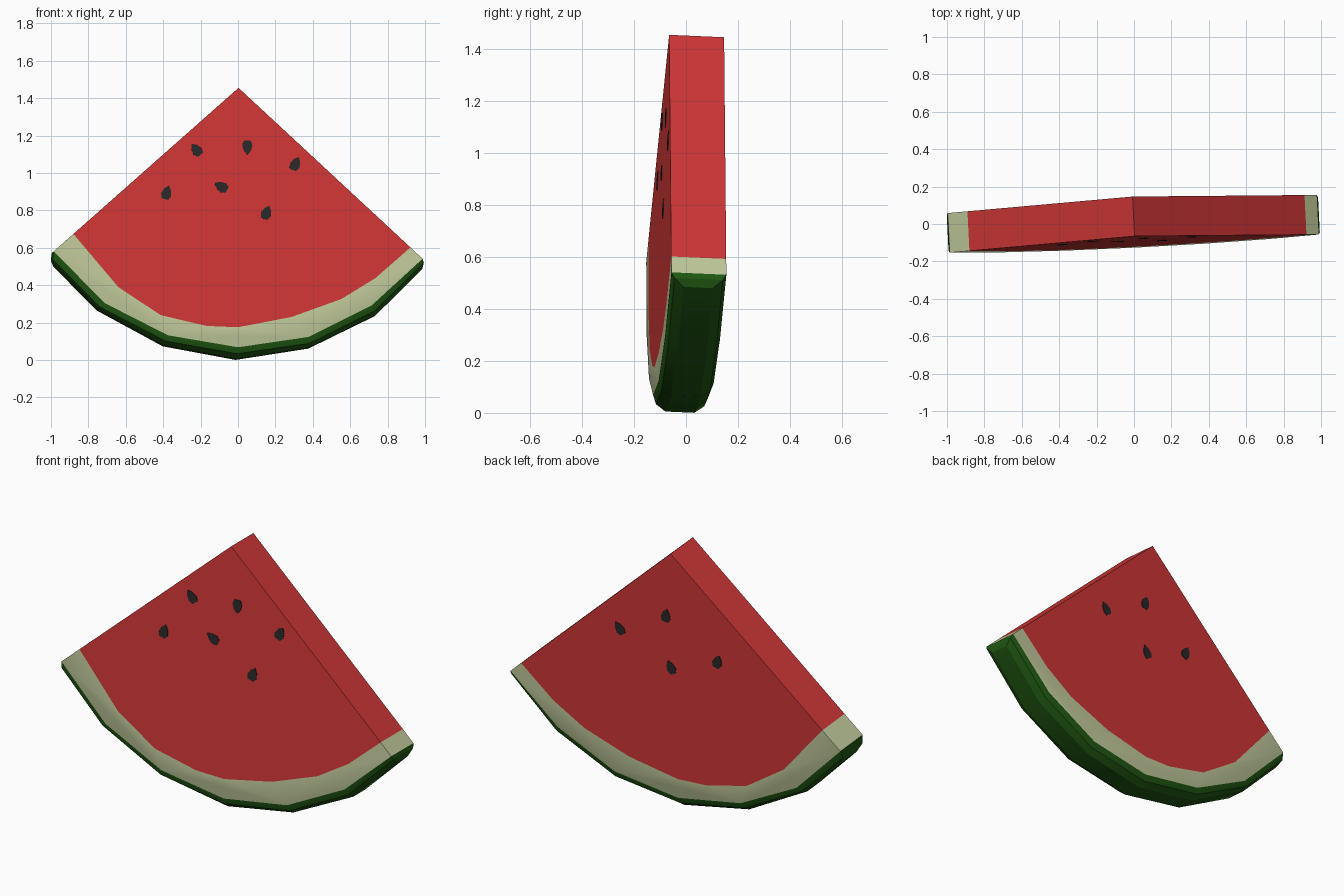
import bpy, bmesh, math
from mathutils import Vector

if "Cube" in bpy.data.objects:
    bpy.data.objects.remove(bpy.data.objects["Cube"])


def material(name, rgb):
    m = bpy.data.materials.new(name)
    m.diffuse_color = (*rgb, 1)
    m.use_nodes = True
    m.node_tree.nodes["Principled BSDF"].inputs["Base Color"].default_value = m.diffuse_color
    return m


RED = material("red flesh", (0.65, 0.038, 0.038))
PALE = material("pale rind", (0.55, 0.61, 0.34))
GREEN = material("dark green skin", (0.014, 0.095, 0.006))
BLACK = material("seed black", (0.022, 0.022, 0.022))

THICK = 0.212
NORMAL = Vector((-0.05, 1, -0.044)).normalized()  # front-to-back direction


def place(x, z, depth):
    """Point of the tilted front plane, pushed back by depth."""
    return Vector((x, -0.065 + 0.05 * x - 0.0444 * (1.455 - z), z)) + NORMAL * depth


# Outlines in the front plane, left to right
APEX = [(0.003, 1.455)]
FLESH = [(-0.88, 0.674), (-0.64, 0.39), (-0.414, 0.24), (-0.168, 0.182), (0, 0.175),
         (0.286, 0.23), (0.553, 0.326), (0.735, 0.438), (0.922, 0.602)]
RIND = [(-0.985, 0.581), (-0.714, 0.305), (-0.375, 0.132), (0, 0.068),
        (0.377, 0.123), (0.715, 0.292), (0.987, 0.541)]
BEVEL = [(-0.991, 0.54), (-0.738, 0.284), (-0.388, 0.102), (-0.004, 0.034),
         (0.382, 0.089), (0.729, 0.261), (0.994, 0.52)]
SKIN = [(-0.98, 0.507), (-0.748, 0.272), (-0.394, 0.08), (-0.005, 0.0075),
        (0.384, 0.068), (0.738, 0.241), (0.987, 0.487)]

# Slice: matching rows of vertices on the front and the back
bm = bmesh.new()


def rows(points, inset):
    return [[bm.verts.new(place(x, z, d)) for x, z in points] for d in (inset, THICK - inset)]


apex, flesh, rind = rows(APEX, 0), rows(FLESH, 0), rows(RIND, 0)
bevel, skin = rows(BEVEL, 0.013), rows(SKIN, 0.05)


def face(verts, mat):
    bm.faces.new(verts).material_index = mat


def strip(a, b, mat):
    for i in range(len(a) - 1):
        face([a[i], a[i + 1], b[i + 1], b[i]], mat)


for s in (0, 1):
    face(apex[s] + flesh[s], 0)
    face(flesh[s] + rind[s][::-1], 1)
    strip(rind[s], bevel[s], 2)
    strip(bevel[s], skin[s], 2)
strip(skin[0], skin[1], 2)

# Cut sides, from the tip out to the skin
for e in (0, -1):
    levels = [apex, flesh, rind, bevel, skin]
    for (a, b), mat in zip(zip(levels, levels[1:]), (0, 1, 2, 2)):
        face([a[0][e], a[1][e], b[1][e], b[0][e]], mat)

bmesh.ops.recalc_face_normals(bm, faces=bm.faces)
mesh = bpy.data.meshes.new("watermelon_slice")
bm.to_mesh(mesh)
bm.free()
for m in (RED, PALE, GREEN):
    mesh.materials.append(m)
slice_obj = bpy.data.objects.new("watermelon_slice", mesh)
bpy.context.collection.objects.link(slice_obj)
bpy.context.view_layer.objects.active = slice_obj
slice_obj.select_set(True)
bpy.ops.object.shade_smooth_by_angle(angle=math.radians(25))

# Seeds: thin teardrop plates, tip turned by an angle from straight up
DROP = [(0, 0.042), (0.019, 0.02), (0.028, -0.01), (0.018, -0.034),
        (-0.018, -0.034), (-0.028, -0.01), (-0.019, 0.02)]


def seed(name, x, z, angle, back):
    c, s = math.cos(math.radians(angle)), math.sin(math.radians(angle))
    outline = [(x + u * c - v * s, z + u * s + v * c) for u, v in DROP]
    top, base = (THICK + 0.003, THICK - 0.003) if back else (-0.003, 0.003)
    b = bmesh.new()
    outer, inner = [[b.verts.new(place(px, pz, d)) for px, pz in outline] for d in (top, base)]
    b.faces.new(outer)
    b.faces.new(inner)
    for i in range(len(DROP)):
        j = (i + 1) % len(DROP)
        b.faces.new([outer[i], outer[j], inner[j], inner[i]])
    bmesh.ops.recalc_face_normals(b, faces=b.faces)
    me = bpy.data.meshes.new(name)
    b.to_mesh(me)
    b.free()
    me.materials.append(BLACK)
    bpy.context.collection.objects.link(bpy.data.objects.new(name, me))


for i, (x, z, a) in enumerate([(-0.222, 1.123, 40), (0.05, 1.138, 180), (0.307, 1.048, -25),
                               (-0.382, 0.893, -15), (-0.088, 0.926, 60), (0.152, 0.786, -20)]):
    seed(f"front_seed_{i + 1}", x, z, a, False)
for i, (x, z, a) in enumerate([(0.323, 0.95, -35), (0.042, 1.092, 10),
                               (0.02, 0.803, -25), (-0.26, 0.905, 20)]):
    seed(f"back_seed_{i + 1}", x, z, a, True)
